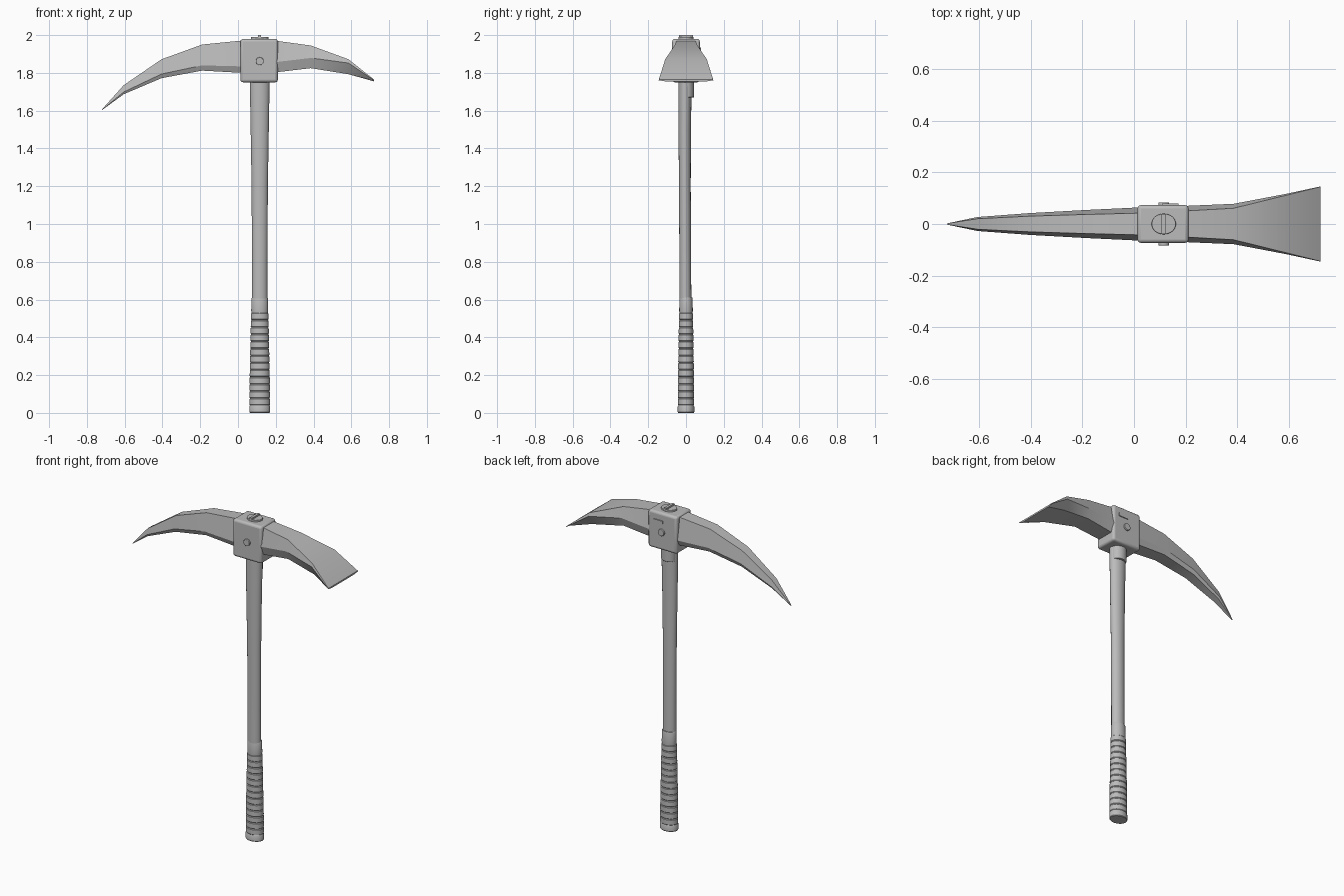
import bpy, bmesh, math
from mathutils import Matrix

cube = bpy.data.objects.get("Cube")
if cube:
    bpy.data.objects.remove(cube, do_unlink=True)

grey = bpy.data.materials.new("plain grey")
GREY = (0.5, 0.5, 0.5, 1)
grey.diffuse_color = GREY
grey.use_nodes = True
grey.node_tree.nodes["Principled BSDF"].inputs["Base Color"].default_value = GREY

CX = 0.115  # handle axis


def finish(name, bm, bevel=0, angle=30):
    bmesh.ops.recalc_face_normals(bm, faces=bm.faces)
    mesh = bpy.data.meshes.new(name)
    bm.to_mesh(mesh)
    bm.free()
    obj = bpy.data.objects.new(name, mesh)
    bpy.context.collection.objects.link(obj)
    mesh.materials.append(grey)
    if bevel:
        mod = obj.modifiers.new("Bevel", "BEVEL")
        mod.width, mod.segments, mod.limit_method = bevel, 3, "ANGLE"
    bpy.ops.object.select_all(action="DESELECT")
    obj.select_set(True)
    bpy.context.view_layer.objects.active = obj
    bpy.ops.object.shade_smooth_by_angle(angle=math.radians(angle))
    return obj


def loft(name, loops, bevel=0, angle=30):
    """Skin a list of equal-length point loops and cap both ends."""
    bm = bmesh.new()
    rings = [[bm.verts.new(p) for p in loop] for loop in loops]
    n = len(rings[0])
    for a, b in zip(rings, rings[1:]):
        for i in range(n):
            j = (i + 1) % n
            bm.faces.new((a[i], a[j], b[j], b[i]))
    bm.faces.new(rings[0])
    bm.faces.new(rings[-1])
    return finish(name, bm, bevel, angle)


def oval(z, rx, ry, y=0, sides=32):
    steps = [2 * math.pi * i / sides for i in range(sides)]
    return [(CX + rx * math.cos(a), y + ry * math.sin(a), z) for a in steps]


def box(name, center, size, bevel=0):
    bm = bmesh.new()
    bmesh.ops.create_cube(bm, size=1, matrix=Matrix.Translation(center) @ Matrix.Diagonal((*size, 1)))
    return finish(name, bm, bevel)


def arm(name, stations):
    """Six-sided sections: x, top z, bottom z, half width, top and widest-level fractions."""
    loops = []
    for x, top, bottom, half, flat, level in stations:
        mid = bottom + (top - bottom) * level
        side = [(half * flat, top), (half, mid), (half * 0.75, bottom)]
        section = side + [(-y, z) for y, z in reversed(side)]
        loops.append([(x, y, z) for y, z in section])
    return loft(name, loops, angle=25)


# Curved arms of the head
arm("pick_arm", [
    (-0.72, 1.607, 1.603, 0.003, 0.8, 0.3),
    (-0.605, 1.735, 1.687, 0.027, 0.75, 0.25),
    (-0.405, 1.872, 1.772, 0.042, 0.72, 0.22),
    (-0.19, 1.95, 1.812, 0.054, 0.68, 0.2),
    (0.08, 1.977, 1.797, 0.067, 0.65, 0.2)])
arm("adze_arm", [
    (0.15, 1.977, 1.797, 0.068, 0.7, 0.3),
    (0.385, 1.945, 1.825, 0.078, 0.78, 0.45),
    (0.585, 1.872, 1.793, 0.116, 0.95, 0.75),
    (0.72, 1.765, 1.755, 0.145, 0.99, 0.6)])

# Head block with a pin through its sides
box("head_block", (CX - 0.003, 0, 1.865), (0.198, 0.146, 0.23), 0.014)
bm = bmesh.new()
bmesh.ops.create_cone(bm, cap_ends=True, segments=24, radius1=0.021, radius2=0.021, depth=0.166,
                      matrix=Matrix.Translation((CX, 0, 1.862)) @ Matrix.Rotation(math.pi / 2, 4, "X"))
finish("side_pin", bm, 0.003)
box("rear_plate", (0.14, 0.074, 1.925), (0.065, 0.009, 0.018))

# Handle end and wedge on top of the head
loft("handle_end", [oval(1.95, 0.047, 0.04), oval(1.99, 0.047, 0.04)], 0.003)
box("handle_wedge", (CX, 0, 1.985), (0.016, 0.076, 0.03))

# Shaft and collar
loft("shaft", [oval(z, rx, ry, y) for z, rx, ry, y in (
    (0.5, 0.041, 0.032, -0.003), (0.8, 0.041, 0.031, -0.004),
    (1.2, 0.043, 0.031, -0.006), (1.5, 0.048, 0.033, -0.007),
    (1.78, 0.053, 0.036, -0.005))])
loft("head_collar", [oval(1.67, 0.046, 0.04, 0.002), oval(1.78, 0.05, 0.042, 0.002)], 0.003)

# Ringed grip
GRIP_TOP, GRIP_LOW, RINGS = 0.53, 0.04, 13
step = (GRIP_TOP - GRIP_LOW) / RINGS
loops = []
for i in range(RINGS):
    base = GRIP_LOW + i * step
    for part, inset in ((0, 0.003), (0.1, 0), (0.9, 0), (1, 0.003)):
        z = base + part * step * 0.97
        t = min(1, max(0, (GRIP_TOP - z) / 0.38))
        loops.append(oval(z, 0.046 + 0.008 * t - inset, 0.037 + 0.006 * t - inset))
loft("grip", loops)
loft("grip_collar", [oval(0.525, 0.043, 0.035), oval(0.54, 0.045, 0.036),
                     oval(0.605, 0.044, 0.035), oval(0.612, 0.041, 0.033)])
loft("grip_cap", [oval(0, 0.052, 0.041), oval(0.004, 0.055, 0.044),
                  oval(0.034, 0.055, 0.044), oval(0.042, 0.051, 0.04)])
